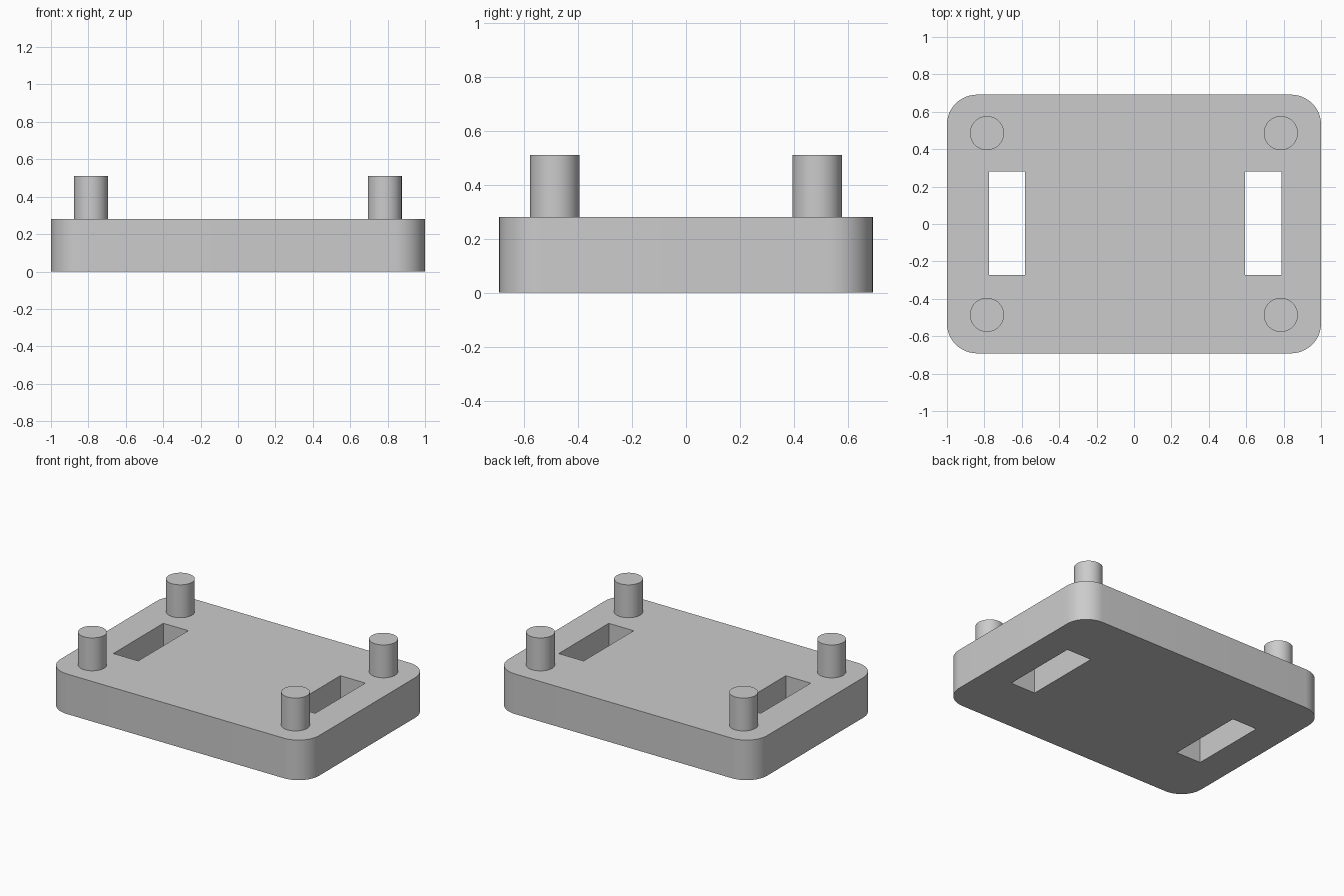
import bpy
import bmesh
import math

if "Cube" in bpy.data.objects:
    bpy.data.objects.remove(bpy.data.objects["Cube"], do_unlink=True)

PLATE_TOP, POST_TOP = 0.28, 0.51

# Single grey material
grey = bpy.data.materials.new("light_grey")
grey.use_nodes = True
grey.diffuse_color = (0.6, 0.6, 0.6, 1)
grey.node_tree.nodes["Principled BSDF"].inputs["Base Color"].default_value = (0.6, 0.6, 0.6, 1)


def box(name, size, location):
    bpy.ops.mesh.primitive_cube_add(size=1, location=location)
    ob = bpy.context.object
    ob.name = name
    ob.scale = size
    bpy.ops.object.transform_apply(location=False, rotation=False, scale=True)
    ob.data.materials.append(grey)
    return ob


def activate(ob):
    bpy.ops.object.select_all(action='DESELECT')
    ob.select_set(True)
    bpy.context.view_layer.objects.active = ob


# Base plate with rounded vertical corners
plate = box("base_plate", (2, 1.383, PLATE_TOP), (0, 0, PLATE_TOP / 2))
bm = bmesh.new()
bm.from_mesh(plate.data)
upright = [e for e in bm.edges if abs(e.verts[0].co.z - e.verts[1].co.z) > 0.1]
bmesh.ops.bevel(bm, geom=upright, offset=0.16, segments=12, profile=0.5, affect='EDGES')
bm.to_mesh(plate.data)
bm.free()

# Through slots on either side
for side, x in (("right", -0.678), ("left", 0.691)):
    cutter = box(side + "_slot_cutter", (0.193, 0.553, 1), (x, 0.005, PLATE_TOP / 2))
    cutter.hide_render = True
    cut = plate.modifiers.new(side + "_slot", 'BOOLEAN')
    cut.operation = 'DIFFERENCE'
    cut.solver = 'EXACT'
    cut.object = cutter
    activate(plate)
    bpy.ops.object.modifier_apply(modifier=cut.name)
    bpy.data.objects.remove(cutter, do_unlink=True)
activate(plate)
bpy.ops.object.shade_smooth_by_angle(angle=math.radians(30))

# Four round corner posts, slightly sunk into the plate
bottom = PLATE_TOP - 0.02
for side, x in (("right", -0.786), ("left", 0.785)):
    for end, y in (("front", -0.486), ("back", 0.486)):
        bpy.ops.mesh.primitive_cylinder_add(
            vertices=48, radius=0.091, depth=POST_TOP - bottom,
            location=(x, y, (POST_TOP + bottom) / 2))
        post = bpy.context.object
        post.name = f"{end}_{side}_post"
        post.data.materials.append(grey)
        bpy.ops.object.shade_smooth_by_angle(angle=math.radians(30))
